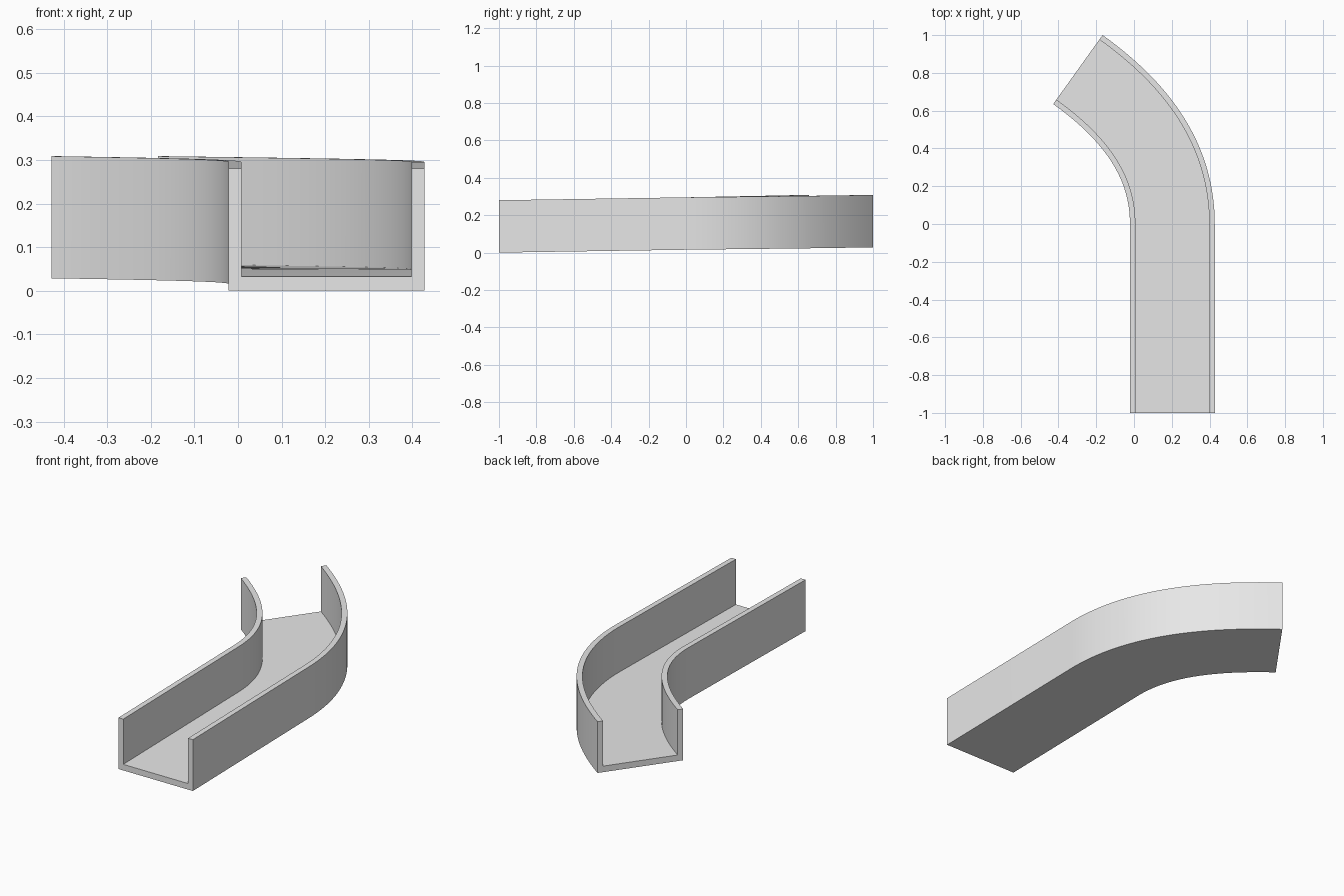
import bpy, bmesh, math
from mathutils import Vector

cube = bpy.data.objects.get("Cube")
if cube:
    bpy.data.objects.remove(cube, do_unlink=True)

gray = bpy.data.materials.new("light gray")
gray.use_nodes = True
gray.diffuse_color = (0.8, 0.8, 0.8, 1)
gray.node_tree.nodes["Principled BSDF"].inputs["Base Color"].default_value = (0.8, 0.8, 0.8, 1)

# U-shaped cross-section: (sideways offset, height)
HALF, WALL, HEIGHT, FLOOR = 0.2245, 0.029, 0.28, 0.033
INNER = HALF - WALL
section = [(-HALF, 0), (HALF, 0), (HALF, HEIGHT), (INNER, HEIGHT),
           (INNER, FLOOR), (-INNER, FLOOR), (-INNER, HEIGHT), (-HALF, HEIGHT)]

# Centre line: a straight run, then a bend to the right that keeps rising gently
start = Vector((0.203, -1, 0))
bend = Vector((0.203, 0, 0.0155))
finish = Vector((-0.297, 0.8175, 0.0285))
turn = math.radians(54.4)
heading = Vector((-math.sin(turn), math.cos(turn), 0.012))
handles = [bend, bend + Vector((0, 0.33, 0.005)), finish - heading * 0.39, finish]


def bezier(points, t):
    """Return position and tangent by repeated interpolation."""
    while len(points) > 2:
        points = [a.lerp(b, t) for a, b in zip(points, points[1:])]
    return points[0].lerp(points[1], t), points[1] - points[0]


STEPS = 32
stations = [(start, Vector((0, 1, 0)))]
stations += [bezier(handles, i / STEPS) for i in range(STEPS + 1)]

# Sweep the section along the centre line
bm = bmesh.new()
rings = []
for pos, tangent in stations:
    side = Vector((tangent.y, -tangent.x, 0)).normalized()
    rings.append([bm.verts.new(pos + side * u + Vector((0, 0, h))) for u, h in section])
count = len(section)
for a, b in zip(rings, rings[1:]):
    for i in range(count):
        j = (i + 1) % count
        bm.faces.new((a[i], a[j], b[j], b[i]))

# End caps
bm.faces.new(rings[0])
bm.faces.new(rings[-1])
bmesh.ops.recalc_face_normals(bm, faces=bm.faces)

mesh = bpy.data.meshes.new("curved_channel")
bm.to_mesh(mesh)
bm.free()
mesh.materials.append(gray)
channel = bpy.data.objects.new("curved_channel", mesh)
bpy.context.collection.objects.link(channel)

# Smooth the bend while keeping the channel edges crisp
bpy.ops.object.select_all(action='DESELECT')
channel.select_set(True)
bpy.context.view_layer.objects.active = channel
bpy.ops.object.shade_smooth_by_angle(angle=math.radians(30))
